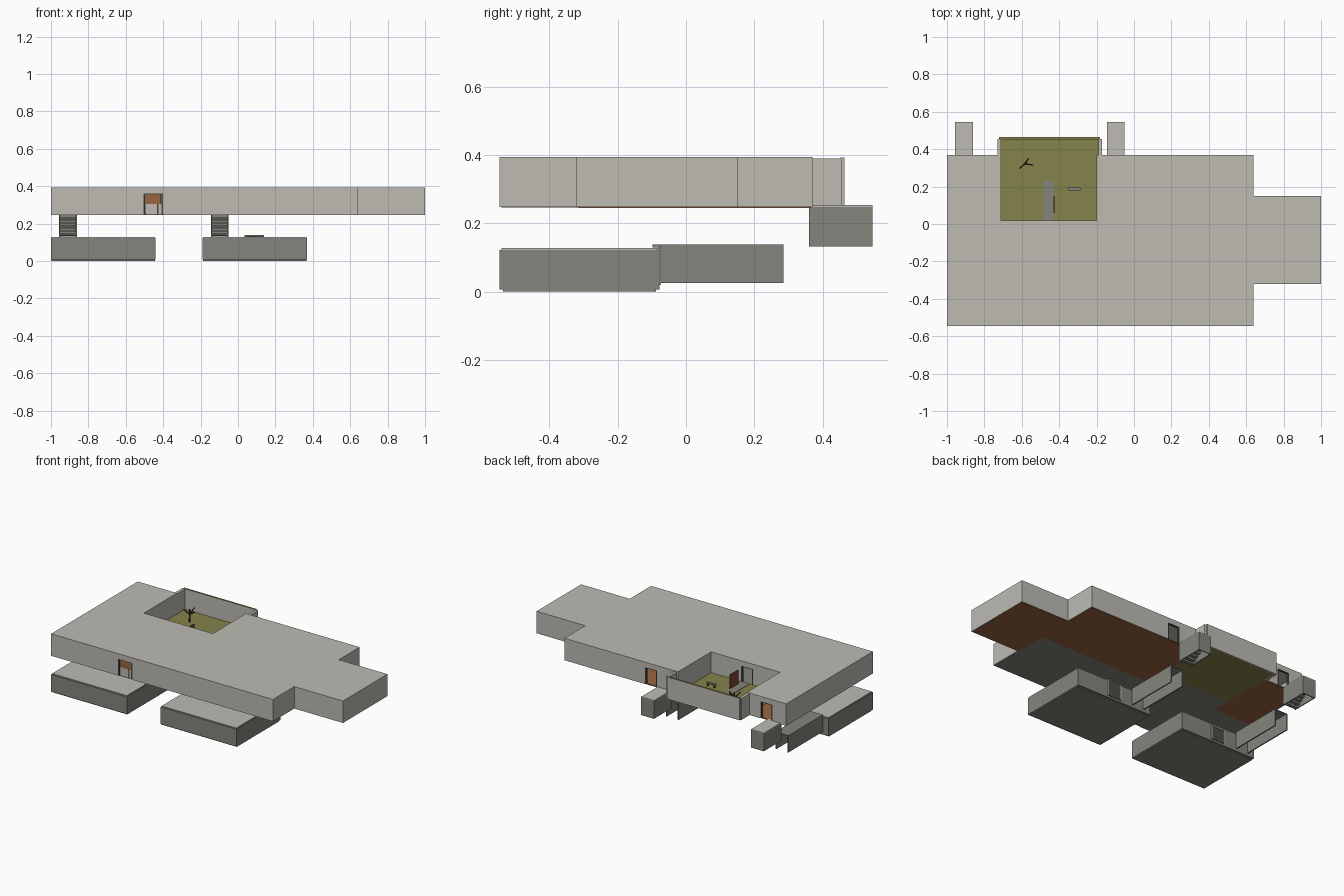
import bpy, bmesh, math
from mathutils import Vector

if "Cube" in bpy.data.objects:
    bpy.data.objects.remove(bpy.data.objects["Cube"])


def mat(name, r, g, b):
    m = bpy.data.materials.new(name)
    m.diffuse_color = (r, g, b, 1)
    m.use_nodes = True
    m.node_tree.nodes["Principled BSDF"].inputs["Base Color"].default_value = m.diffuse_color
    return m


LIGHT = mat("light_concrete", .51, .495, .45)
GREY = mat("grey_concrete", .225, .235, .20)
OLIVE = mat("grass", .23, .23, .07)
WOOD = mat("orange_wood", .32, .13, .05)
DARK = mat("dark_frame", .07, .07, .065)
BROWN = mat("dark_brown", .08, .035, .02)
RED = mat("red_door", .22, .06, .035)


def finish(name, bm, m):
    bmesh.ops.recalc_face_normals(bm, faces=bm.faces)
    me = bpy.data.meshes.new(name)
    bm.to_mesh(me)
    bm.free()
    me.materials.append(m)
    ob = bpy.data.objects.new(name, me)
    bpy.context.collection.objects.link(ob)
    return ob


def slab(name, pts, z0, z1, m):
    """Flat outline extruded from z0 to z1."""
    bm = bmesh.new()
    f = bm.faces.new([bm.verts.new((x, y, z0)) for x, y in pts])
    r = bmesh.ops.extrude_face_region(bm, geom=[f])
    bmesh.ops.translate(bm, vec=(0, 0, z1 - z0),
                        verts=[v for v in r["geom"] if isinstance(v, bmesh.types.BMVert)])
    return finish(name, bm, m)


def box(name, x0, x1, y0, y1, z0, z1, m):
    return slab(name, [(x0, y0), (x1, y0), (x1, y1), (x0, y1)], z0, z1, m)


def rod(name, a, b, r, m):
    a, b = Vector(a), Vector(b)
    bm = bmesh.new()
    bmesh.ops.create_cone(bm, segments=6, radius1=r, radius2=r * .7,
                          depth=(b - a).length, cap_ends=True)
    ob = finish(name, bm, m)
    ob.location = (a + b) / 2
    ob.rotation_euler = (b - a).to_track_quat('Z', 'Y').to_euler()
    return ob


T = .014                      # wall thickness
Z0, Z1, ZD = .25, .388, .36   # floor, wall top and door top heights


def wall(name, p, q, door=None):
    """Wall inside the line p-q (interior on the left), with an optional doorway."""
    p, q = Vector(p), Vector(q)
    d = (q - p).normalized()
    n = Vector((-d.y, d.x)) * T

    def part(label, s, e, z0, z1, m=LIGHT):
        a, b = p + d * s, p + d * e
        slab(name + label, [a, b, b + n, a + n], z0, z1, m)

    L = (q - p).length
    if not door:
        part("", 0, L, Z0 - .003, Z1)
        return
    s, e = door
    part("_left", 0, s, Z0 - .003, Z1)
    part("_right", e, L, Z0 - .003, Z1)
    part("_lintel", s, e, ZD, Z1)
    for i, k in enumerate((s, e - .008)):      # door jambs
        part(f"_jamb_{i}", k, k + .008, Z0, ZD, DARK)
    part("_head", s, e, ZD - .004, ZD, DARK)


# Upper storey walls, with doorways given as distances along the wall
outline = [(-1, -.545), (.64, -.545), (.64, -.32), (1, -.32), (1, .15), (.64, .15),
           (.64, .37), (-.2, .37), (-.2, .02), (-.71, .02), (-.71, .37), (-1, .37)]
doors = {0: (.495, .60), 6: (.595, .685), 8: (.22, .31), 10: (.10, .19)}
for i, p in enumerate(outline):
    wall(f"upper_wall_{i}", p, outline[(i + 1) % len(outline)], doors.get(i))

# Flat roof
slab("roof", outline, Z1, .394, LIGHT)

# Upper floors: concrete at the front, wood elsewhere
slab("concrete_floor", [(-.995, -.54), (.635, -.54), (.635, -.1), (-.2, -.1), (-.2, .02),
                        (-.71, .02), (-.71, -.1), (-.995, -.1)], .246, .252, GREY)
box("wood_floor_left", -.995, -.71, -.1, .365, .246, .252, WOOD)
slab("wood_floor_right", [(-.2, -.1), (.635, -.1), (.635, -.315), (.995, -.315), (.995, .145),
                          (.635, .145), (.635, .365), (-.2, .365)], .2455, .252, WOOD)

# Entrance: wood panel over a plain lower part
box("entrance_panel", -.495, -.412, -.54, -.533, .305, .356, WOOD)
box("entrance_lower", -.495, -.43, -.54, -.533, .252, .305, LIGHT)
box("entrance_side", -.427, -.41, -.54, -.533, .252, .305, LIGHT)

# Courtyard floor, path and enclosing walls
box("courtyard_grass", -.71, -.19, .02, .455, .245, .255, OLIVE)
box("courtyard_path", -.485, -.43, .02, .23, .255, .258, GREY)
box("courtyard_back_wall", -.722, -.183, .452, .464, .245, .392, LIGHT)
bpy.data.objects["courtyard_back_wall"].data.materials.append(OLIVE)
for f in bpy.data.objects["courtyard_back_wall"].data.polygons:
    f.material_index = 1 if f.normal.z > .9 else 0
for i, x in enumerate((-.73, -.19)):
    box(f"courtyard_side_wall_{i}", x, x + .02, .37, .455, .247, .39, LIGHT)

# Open garden door, bench and small tree
box("garden_door", -.431, -.425, .06, .15, .258, .35, RED)
box("bench_seat", -.35, -.285, .178, .194, .274, .28, GREY)
for i, x in enumerate((-.345, -.296)):
    box(f"bench_leg_{i}", x, x + .006, .18, .192, .255, .274, DARK)
rod("tree_trunk", (-.583, .322, .255), (-.583, .322, .34), .006, BROWN)
for i, (x, y, z) in enumerate(((-.565, .35, .345), (-.612, .298, .34), (-.54, .315, .335))):
    rod(f"tree_branch_{i}", (-.583, .322, .305), (x, y, z), .005, BROWN)

# Two lower rooms with back doors and stairways to the upper storey
for side, x, dx, dtop, sx in (("left", -1, -.77, .115, -.957), ("right", -.19, .035, .138, -.145)):
    box(side + "_room", x, x + .56, -.545, -.078, .007, .122, GREY)
    box(side + "_room_roof", x + .004, x + .556, -.54, -.082, .122, .128, LIGHT)
    box(side + "_room_base", x + .004, x + .556, -.535, -.088, 0, .007, GREY)
    box(side + "_back_door_frame", dx, dx + .105, -.098, -.073, dtop - .008, dtop, GREY)
    for k in (0, .097):
        box(side + "_back_door_jamb", dx + k, dx + k + .008, -.079, -.073, .02, dtop - .008, LIGHT)
    box(side + "_back_door", dx + .008, dx + .097, -.079, -.075, .02, dtop - .008, DARK)

    # Passage side walls and cover
    w = .095
    for k in (0, w - .008):
        box(side + "_passage_wall", sx + k, sx + k + .008, -.08, .285, .025, .138, GREY)
    box(side + "_passage_cover", sx, sx + w, -.08, .285, .134, .138, GREY)

    # Stair tower: sides, end wall, cover and rising steps
    for k in (0, w - .006):
        box(side + "_stair_side", sx + k, sx + k + .006, .36, .545, .132, .248, GREY)
    box(side + "_stair_end", sx, sx + w, .539, .545, .132, .248, GREY)
    box(side + "_stair_cover", sx, sx + w, .36, .545, .248, .254, LIGHT)
    n = 8
    for i in range(n):
        y, z = .365 + i * .021, .132 + i * .0145
        box(f"{side}_step_{i}", sx + .006, sx + w - .006, y, y + .023, z, z + .012, GREY)
